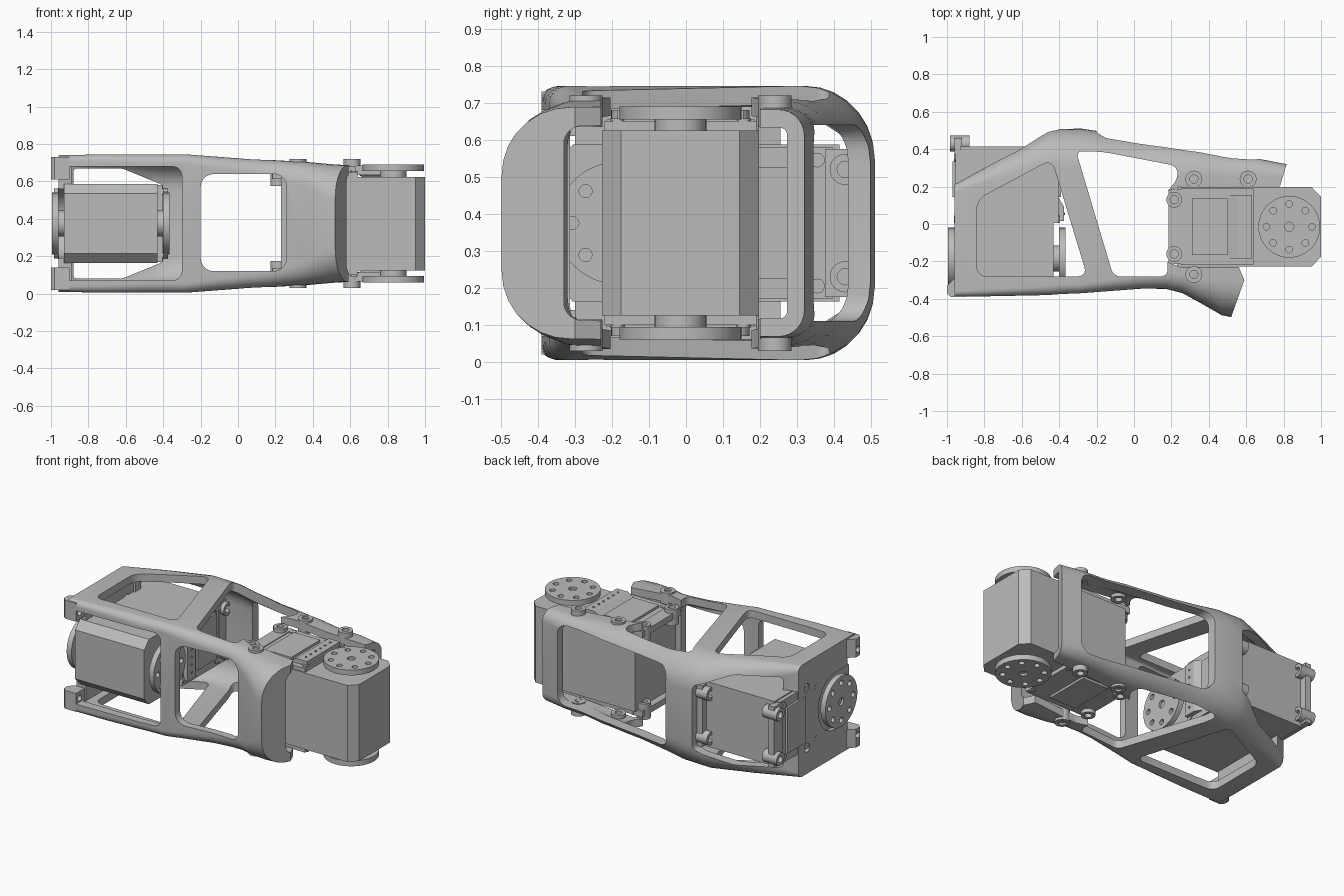
import bpy, bmesh, math
from mathutils import Matrix, Vector

cube = bpy.data.objects.get("Cube")
if cube:
    bpy.data.objects.remove(cube, do_unlink=True)

grey = bpy.data.materials.new("machined grey")
grey.use_nodes = True
COLOUR = (0.5, 0.5, 0.5, 1)
grey.diffuse_color = COLOUR
grey.node_tree.nodes["Principled BSDF"].inputs["Base Color"].default_value = COLOUR

MID = 0.375  # mirror height of the frame


def finish(name, bm):
    bmesh.ops.recalc_face_normals(bm, faces=bm.faces)
    mesh = bpy.data.meshes.new(name)
    bm.to_mesh(mesh)
    bm.free()
    mesh.materials.append(grey)
    ob = bpy.data.objects.new(name, mesh)
    bpy.context.collection.objects.link(ob)
    return ob


def prism(name, pts, axis, lo, hi, r=0.0):
    """Extrude a polygon with rounded corners along an axis."""
    bm = bmesh.new()
    place = {"x": lambda a, b: (lo, a, b), "y": lambda a, b: (a, lo, b),
             "z": lambda a, b: (a, b, lo)}[axis]
    bm.faces.new([bm.verts.new(place(*p)) for p in pts])
    if r:
        bmesh.ops.bevel(bm, geom=bm.verts[:], offset=r, segments=5,
                        profile=0.5, affect="VERTICES")
    move = Vector([(hi - lo) * (axis == c) for c in "xyz"])
    ext = bmesh.ops.extrude_face_region(bm, geom=bm.faces[:])
    bmesh.ops.translate(bm, vec=move, verts=[v for v in ext["geom"]
                                             if isinstance(v, bmesh.types.BMVert)])
    return finish(name, bm)


def rect(a0, a1, b0, b1):
    return [(a0, b0), (a1, b0), (a1, b1), (a0, b1)]


def box(name, x0, x1, y0, y1, z0, z1):
    return prism(name, rect(x0, x1, y0, y1), "z", z0, z1)


def rod(name, a, b, r, axis, lo, hi, n=32):
    ring = [(a + r * math.cos(math.tau * i / n), b + r * math.sin(math.tau * i / n))
            for i in range(n)]
    return prism(name, ring, axis, lo, hi)


def cut(ob, cutters):
    for c in cutters:
        c.hide_render = True
        m = ob.modifiers.new("cut", "BOOLEAN")
        m.operation, m.object, m.solver = "DIFFERENCE", c, "EXACT"
    bpy.context.view_layer.update()
    graph = bpy.context.evaluated_depsgraph_get()
    mesh = bpy.data.meshes.new_from_object(ob.evaluated_get(graph))
    ob.modifiers.clear()
    ob.data = mesh
    for c in cutters:
        bpy.data.objects.remove(c, do_unlink=True)


def smooth(ob):
    bpy.ops.object.select_all(action="DESELECT")
    ob.select_set(True)
    bpy.context.view_layer.objects.active = ob
    bpy.ops.object.shade_smooth_by_angle(angle=math.radians(32))


def loft(name, stations):
    """Skin rounded sections: x, front y, back y, half height, front and back radius."""
    bm = bmesh.new()
    rings = []
    for x, yf, yb, h, rf, rb in stations:
        ring = []
        corners = ((yb - rb, h - rb, rb, 0), (yf + rf, h - rf, rf, 1),
                   (yf + rf, rf - h, rf, 2), (yb - rb, rb - h, rb, 3))
        for cy, cz, r, q in corners:
            for i in range(8):
                a = (q + i / 7) * math.pi / 2
                ring.append(bm.verts.new((x, cy + r * math.cos(a), MID + cz + r * math.sin(a))))
        rings.append(ring)
    for p, q in zip(rings, rings[1:]):
        for i in range(len(p)):
            j = (i + 1) % len(p)
            bm.faces.new((p[i], p[j], q[j], q[i]))
    bm.faces.new(rings[0])
    bm.faces.new(rings[-1])
    return finish(name, bm)


# Frame shell
shape = [(-.96, -.39, .21, .365, .03, .04), (-.7, -.385, .355, .37, .04, .1),
         (-.46, -.38, .495, .37, .05, .17), (-.4, -.375, .508, .37, .05, .19),
         (-.28, -.37, .51, .37, .05, .2), (-.15, -.36, .49, .36, .06, .2),
         (.05, -.345, .462, .345, .07, .19), (.17, -.347, .44, .34, .08, .17),
         (.26, -.37, .425, .335, .1, .16), (.36, -.425, .405, .33, .13, .14),
         (.47, -.488, .38, .32, .18, .12), (.53, -.5, .365, .315, .19, .1),
         (.66, -.5, .35, .31, .19, .08), (.84, -.5, .315, .305, .19, .07)]
frame = loft("frame", shape)
inner = []
for x, yf, yb, h, rf, rb in shape:
    inner.append((x, max(yf + .05, -.33), yb - .06, h - .05,
                  min(max(rf - .05, .015), .05), max(rb - .055, .015)))
inner[0] = (-.89,) + (inner[0][1], .19) + inner[0][3:]
inner[-1] = (.95,) + inner[-1][1:]

horn_y = -.185
cutters = [
    loft("cavity", inner),
    prism("truss_hole", [(-.84, .13), (-.44, .345), (-.25, -.28), (-.84, -.28)], "z", -1, 2, .05),
    prism("middle_hole", [(-.31, .39), (-.16, .385), (.23, .31), (.235, .24), (.18, .18),
                          (.18, -.28), (-.11, -.28)], "z", -1, 2, .035),
    prism("end_notch", [(.17, -.2), (.25, -.23), (.56, -.23), (.59, -.3), (.515, -.51),
                        (.5, -.8), (1.2, -.8), (1.2, .5), (.87, .5), (.78, .2),
                        (.25, .2), (.17, .17)], "z", -1, 2),
    prism("front_slot", rect(-1.2, -.3, .07, .68), "y", -.7, -.3, .05),
    prism("front_window", rect(-.2, .26, .12, .64), "y", -.7, -.28, .07),
    prism("back_window", rect(-.2, .69, .11, .64), "y", .25, .7, .07),
    prism("slanted_window", [(-.88, .08), (-.62, .08), (-.4, .17), (-.4, .58),
                             (-.62, .67), (-.88, .67)], "y", .1, .7, .02),
    prism("horn_slot", rect(-.7, -.0, .19, .56), "x", -1.2, -.88, .17),
]
for z in (.18, .57):
    cutters.append(rod("wall_hole", .12, z, .028, "x", -1.2, -.88, 16))
cut(frame, cutters)
smooth(frame)

# Rail end tabs, mirrored top and bottom
for side, s in (("upper", 1), ("lower", -1)):
    lo, hi = sorted((MID + s * .235, MID + s * .355))
    tab = prism(side + "_rail_tab", [(-1, -.37), (-.98, -.39), (-.9, -.39),
                                     (-.9, -.3), (-.96, -.29), (-1, -.33)], "z", lo, hi)
    cut(tab, [rod("tab_hole", -.35, MID + s * .28, .02, "x", -1.1, -.8, 12)])
    # Screw bosses on the frame flanges
    for k, (x, y) in enumerate(((.32, .24), (.61, .24), (.32, -.27))):
        lo, hi = sorted((MID + s * .26, MID + s * .345))
        boss = rod(f"{side}_flange_boss_{k}", x, y, .045, "z", lo, hi, 24)
        cut(boss, [rod("boss_hole", x, y, .022, "z", lo - .1, hi + .1, 16)])
        smooth(boss)


def servo(prefix, matrix):
    """Actuator with its output axis on z and its body along -x."""
    parts = [prism(prefix + "_body", [(-.6, -.212), (.12, -.212), (.17, -.16), (.17, .16),
                                      (.12, .212), (-.6, .212)], "z", -.25, .25)]
    for side, s in (("top", 1), ("bottom", -1)):
        def span(a, b):
            return sorted((s * a, s * b))
        tag = f"{prefix}_{side}_"
        parts.append(box(tag + "cap", -.58, -.19, -.205, .205, *span(.25, .275)))
        parts.append(box(tag + "cover", -.52, -.33, -.15, .15, *span(.27, .29)))
        parts.append(box(tag + "ear_plate", -.645, -.56, -.2, .2, *span(.24, .28)))
        for y in (-.145, .145):
            ear = rod(tag + "ear", -.615, y, .042, "z", *span(.2, .305), 24)
            cut(ear, [rod("ear_hole", -.615, y, .022, "z", -.5, .5, 16)])
            parts.append(ear)
        # Corner screws
        for x in (-.54, -.21):
            for y in (-.17, .17):
                parts.append(rod(tag + "screw", x, y, .02, "z", *span(.25, .282), 12))
        parts.append(rod(tag + "neck", 0, 0, .07, "z", *span(.25, .29)))
        horn = rod(tag + "horn", 0, 0, .165, "z", *span(.28, .315), 48)
        holes = [rod("horn_centre", 0, 0, .025, "z", *span(.3, .4), 16)]
        for i in range(8):
            a = i * math.tau / 8
            holes.append(rod("horn_hole", .122 * math.cos(a), .122 * math.sin(a),
                             .018, "z", *span(.29, .4), 12))
        cut(horn, holes)
        parts.append(horn)
    # Sloped connector housing with its pin strip
    parts.append(prism(prefix + "_connector", [(-.335, .27), (-.28, .305), (-.2, .305),
                                               (-.2, .27)], "y", -.17, .17))
    for i in range(6):
        parts.append(rod(prefix + "_pin", -.24, -.125 + i * .05, .007, "z", .3, .31, 8))
    for ob in parts:
        ob.data.transform(matrix)
        smooth(ob)


# Outer servo turns about z, inner servo turns about x
servo("outer_servo", Matrix.Translation((.83, -.015, MID)))
turn = Matrix(((0, 0, 1, 0), (-1, 0, 0, 0), (0, -1, 0, 0), (0, 0, 0, 1)))
servo("inner_servo", Matrix.Translation((-.68, horn_y, MID)) @ turn)
